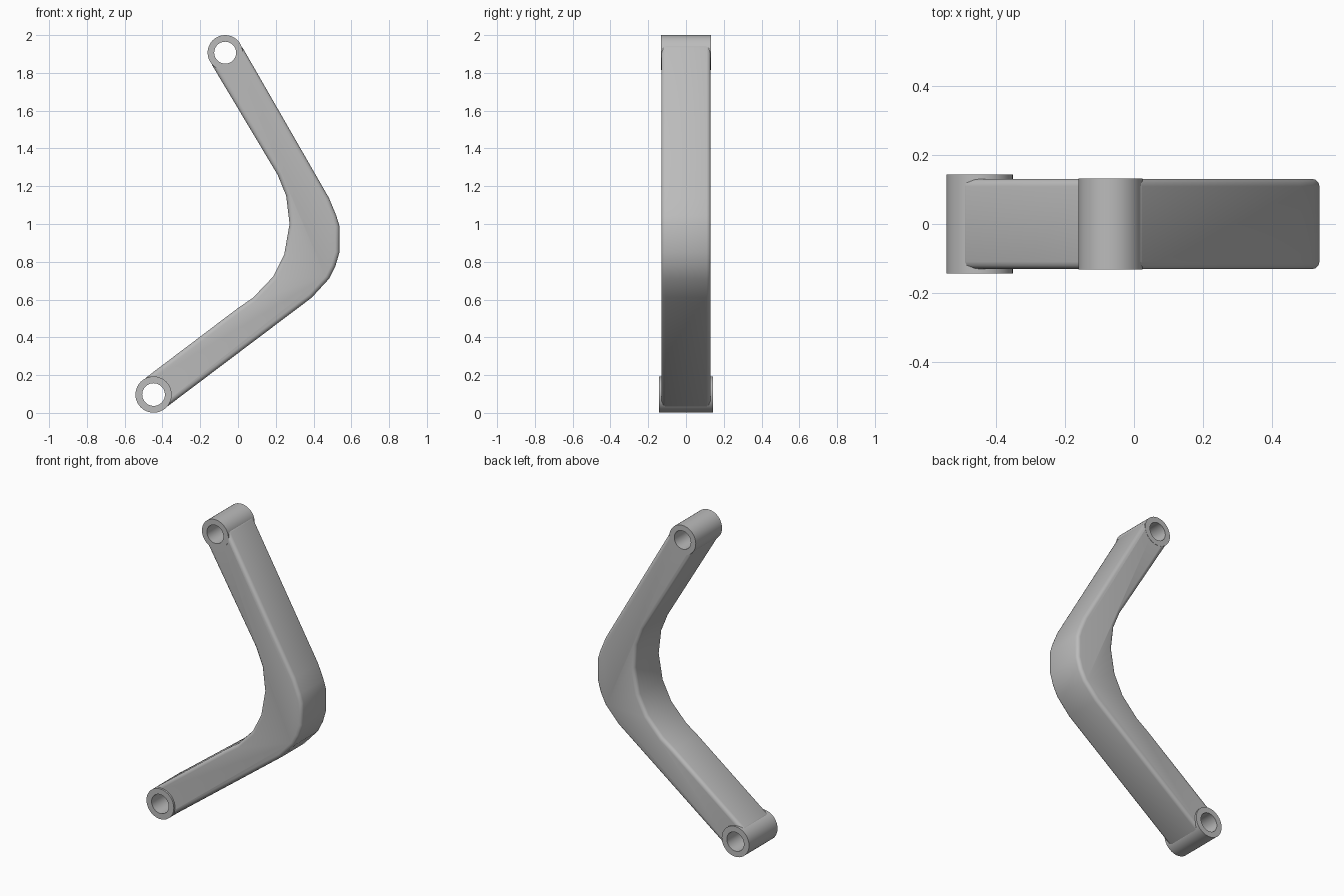
import bpy, bmesh, math
from mathutils import Matrix, Vector

cube = bpy.data.objects.get("Cube")
if cube:
    bpy.data.objects.remove(cube, do_unlink=True)

GREY = (0.5, 0.5, 0.5, 1)
metal = bpy.data.materials.new("plain grey")
metal.use_nodes = True
metal.diffuse_color = GREY
metal.node_tree.nodes["Principled BSDF"].inputs["Base Color"].default_value = GREY

TOP, TOP_R = (-0.068, 1.907), 0.093
LOW, LOW_R = (-0.447, 0.097), 0.096


def add_object(name, bm):
    bmesh.ops.recalc_face_normals(bm, faces=bm.faces)
    mesh = bpy.data.meshes.new(name)
    bm.to_mesh(mesh)
    bm.free()
    mesh.materials.append(metal)
    obj = bpy.data.objects.new(name, mesh)
    bpy.context.collection.objects.link(obj)
    return obj


def select(obj):
    bpy.ops.object.select_all(action='DESELECT')
    obj.select_set(True)
    bpy.context.view_layer.objects.active = obj


def tube(name, centre, outer, inner, half, sides=40):
    """Hollow sleeve lying along y."""
    bm = bmesh.new()
    corners = [(outer, -half), (outer, half), (inner, half), (inner, -half)]
    verts = [bm.verts.new((centre[0] + r, y, centre[1])) for r, y in corners]
    edges = [bm.edges.new((verts[i], verts[(i + 1) % 4])) for i in range(4)]
    bmesh.ops.spin(bm, geom=verts + edges, cent=(centre[0], 0, centre[1]),
                   axis=(0, 1, 0), angle=math.tau, steps=sides)
    bmesh.ops.remove_doubles(bm, verts=bm.verts, dist=0.0001)
    obj = add_object(name, bm)
    select(obj)
    bpy.ops.object.shade_smooth_by_angle(angle=math.radians(35))
    return obj


# Bent arm: outer edge from top to bottom, then inner edge back up
outline = [(0.013, 1.953), (0.482, 1.137), (0.52, 1.045), (0.537, 0.99),
           (0.537, 0.85), (0.515, 0.775), (0.482, 0.71), (0.39, 0.61), (-0.39, 0.022),
           (-0.504, 0.174), (0.0, 0.555), (0.08, 0.61), (0.185, 0.72),
           (0.245, 0.84), (0.273, 1.0), (0.255, 1.15), (0.21, 1.26), (-0.149, 1.861)]
HALF = 0.131
bm = bmesh.new()
face = bm.faces.new([bm.verts.new((x, -HALF, z)) for x, z in outline])
ext = bmesh.ops.extrude_face_region(bm, geom=[face])
bmesh.ops.translate(bm, vec=(0, 2 * HALF, 0),
                    verts=[v for v in ext["geom"] if isinstance(v, bmesh.types.BMVert)])
arm = add_object("bent_arm", bm)
select(arm)

bevel = arm.modifiers.new("rounded edges", 'BEVEL')
bevel.width = 0.022
bevel.segments = 3
bevel.limit_method = 'ANGLE'
bevel.angle_limit = math.radians(60)
bpy.ops.object.modifier_apply(modifier=bevel.name)

# Clear the arm out of both sleeve bores
for centre in (TOP, LOW):
    bm = bmesh.new()
    place = Matrix.Translation((centre[0], 0, centre[1])) @ Matrix.Rotation(math.pi / 2, 4, 'X')
    bmesh.ops.create_cone(bm, cap_ends=True, segments=32, radius1=0.075,
                          radius2=0.075, depth=0.6, matrix=place)
    cutter = add_object("bore_cutter", bm)
    cutter.hide_render = True
    select(arm)
    cut = arm.modifiers.new("bore", 'BOOLEAN')
    cut.operation = 'DIFFERENCE'
    cut.solver = 'EXACT'
    cut.object = cutter
    bpy.ops.object.modifier_apply(modifier=cut.name)
    bpy.data.objects.remove(cutter, do_unlink=True)
bpy.ops.object.shade_smooth_by_angle(angle=math.radians(35))

# Pivot sleeves
tube("top_sleeve", TOP, TOP_R, 0.058, 0.132)
tube("bottom_sleeve", LOW, LOW_R, 0.06, 0.143)
